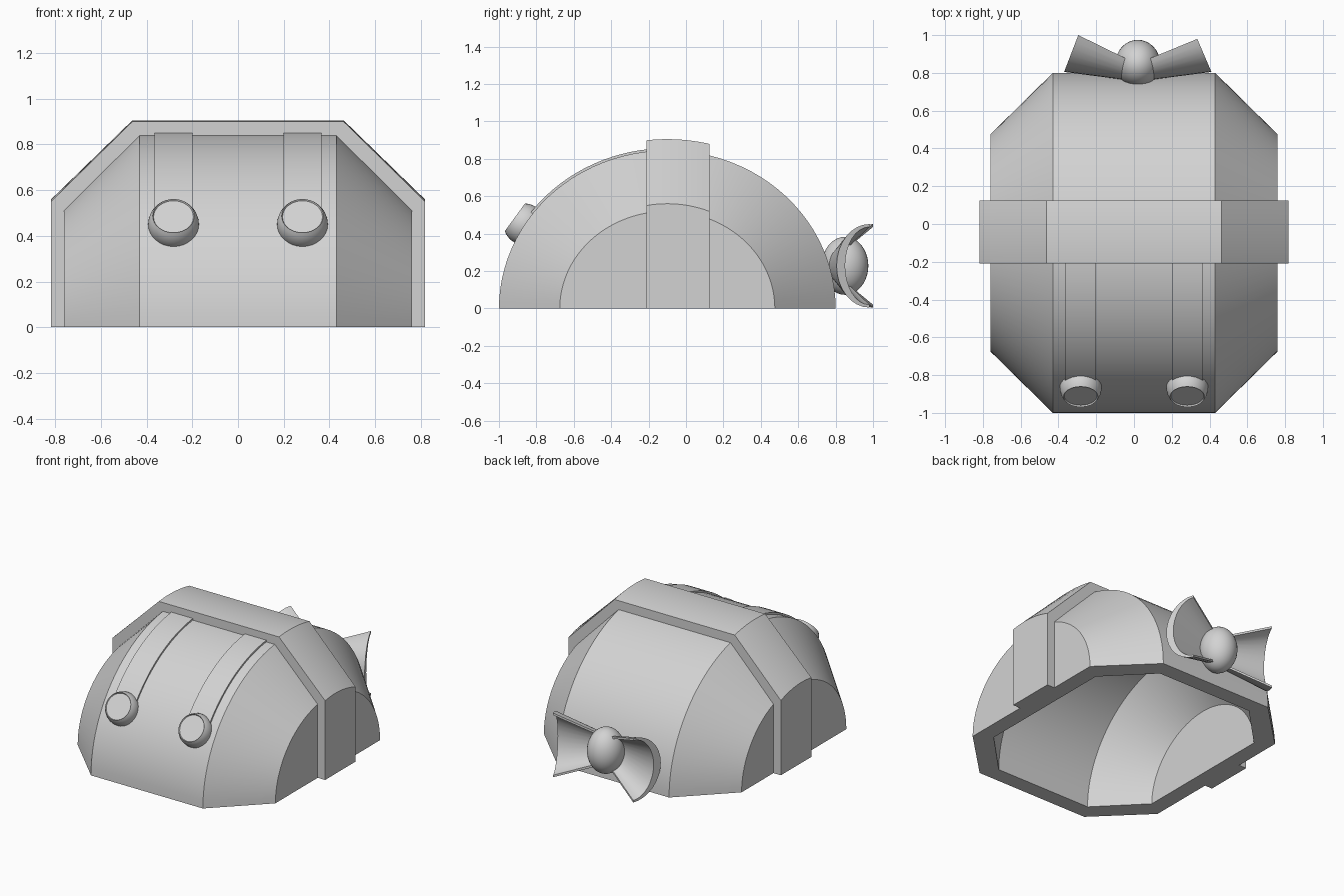
import bpy
import bmesh
from math import sin, cos, pi, sqrt, radians
from mathutils import Matrix, Vector

if "Cube" in bpy.data.objects:
    bpy.data.objects.remove(bpy.data.objects["Cube"])

grey = bpy.data.materials.new("plain_grey")
grey.use_nodes = True
colour = (0.65, 0.65, 0.65, 1)
grey.diffuse_color = colour
grey.node_tree.nodes["Principled BSDF"].inputs["Base Color"].default_value = colour

CENTRE_Y = -0.1
OUTER = (0.9, 0.845)     # dome radii along y and z


def finish(name, bm):
    bmesh.ops.remove_doubles(bm, verts=bm.verts, dist=0.0001)
    bmesh.ops.recalc_face_normals(bm, faces=bm.faces)
    mesh = bpy.data.meshes.new(name)
    bm.to_mesh(mesh)
    bm.free()
    mesh.materials.append(grey)
    mesh.shade_smooth()
    mesh.set_sharp_from_angle(angle=radians(30))
    obj = bpy.data.objects.new(name, mesh)
    bpy.context.collection.objects.link(obj)
    return obj


def loft(name, sections):
    """Skin a row of closed sections and cap both ends."""
    bm = bmesh.new()
    rings = [[bm.verts.new(p) for p in s] for s in sections]
    n = len(rings[0])
    for a, b in zip(rings, rings[1:]):
        for i in range(n):
            j = (i + 1) % n
            bm.faces.new((a[i], a[j], b[j], b[i]))
    bm.faces.new(rings[0])
    bm.faces.new(rings[-1])
    return finish(name, bm)


def on_arc(x, ry, rz, t):
    return (x, CENTRE_Y - ry * cos(t), rz * sin(t))


def mirrored(half):
    """Complete a profile whose first value is the x offset."""
    return [(-p[0], *p[1:]) for p in half] + [tuple(p) for p in reversed(half)]


# Hollow half-round shell with chamfered sides
outside = mirrored([(0.76, 0, 0), (0.76, 0.575, 0.52), (0.43, *OUTER)])
inside = mirrored([(0.65, 0, 0), (0.65, 0.5, 0.45), (0.365, 0.79, 0.74)])
profile = outside + inside[::-1]
STEPS = 48
loft("shell", [[on_arc(*p, pi * k / STEPS) for p in profile]
               for k in range(STEPS + 1)])

# Raised band over the middle
sections = []
for k in range(13):
    y = -0.21 + 0.335 * k / 12
    dy = y - CENTRE_Y
    top = 0.905 * sqrt(1 - (dy / 0.96) ** 2)
    side = 0.56 * sqrt(1 - (dy / 0.6) ** 2)
    outer = mirrored([(0.817, 0), (0.817, side), (0.462, top)])
    inner = mirrored([(0.74, 0), (0.74, side - 0.08), (0.42, top - 0.085)])
    sections.append([(x, y, z) for x, z in outer + inner[::-1]])
loft("middle_band", sections)

# Lamps and the thin strips running up from them
for side, sign in (("left", 1), ("right", -1)):
    sections = []
    for k in range(17):
        t = 0.55 + 0.92 * k / 16
        sections.append([on_arc(sign * x, OUTER[0] + d, OUTER[1] + d, t)
                         for x, d in ((0.2, -0.02), (0.2, 0.012),
                                      (0.365, 0.012), (0.365, -0.02))])
    loft(side + "_strip", sections)

    bm = bmesh.new()
    bmesh.ops.create_uvsphere(bm, u_segments=32, v_segments=20, radius=0.111)
    cut = bmesh.ops.bisect_plane(
        bm, geom=bm.verts[:] + bm.edges[:] + bm.faces[:],
        plane_co=(0, 0, 0.063), plane_no=(0, 0, 1), clear_outer=True)
    rim = [e for e in cut["geom_cut"] if isinstance(e, bmesh.types.BMEdge)]
    lens = bmesh.ops.contextual_create(bm, geom=rim)["faces"]
    bmesh.ops.recalc_face_normals(bm, faces=bm.faces)
    bmesh.ops.inset_region(bm, faces=lens, thickness=0.004, depth=-0.008)
    bm.transform(Matrix.Translation((sign * 0.282, -0.864, 0.45))
                 @ Matrix.Rotation(0.94, 4, "X"))
    finish(side + "_lamp", bm)

# Bow at the back: egg-shaped knot and two flaring curved wings
KNOT = Vector((0.02, 0.85, 0.228))
bm = bmesh.new()
bmesh.ops.create_uvsphere(bm, u_segments=32, v_segments=20, radius=1)
bm.transform(Matrix.Translation(KNOT) @ Matrix.Diagonal((0.118, 0.125, 0.155, 1)))
finish("bow_knot", bm)


def crescent(sign, base, tip, half_height):
    base, tip = Vector(base), Vector(tip)
    points = []
    for inner in (False, True):
        arc = []
        for k in range(17):
            a = pi * (k / 16 - 0.5)
            depth = 1 - cos(a)
            height = half_height
            if inner:
                depth += 0.26 * cos(a)
                height -= 0.015
            p = base.lerp(tip, depth)
            arc.append((KNOT.x + sign * p.x, p.y, KNOT.z + height * sin(a)))
        points += arc[::-1] if inner else arc
    return points


for side, sign, tip_y in (("left", 1, 0.98), ("right", -1, 1.0)):
    near = ((0.08, 0.765), (0.06, 0.875), 0.12)
    far = ((0.39, 0.805), (0.315, tip_y), 0.223)
    loft(side + "_bow_wing", [crescent(sign, *near), crescent(sign, *far)])
